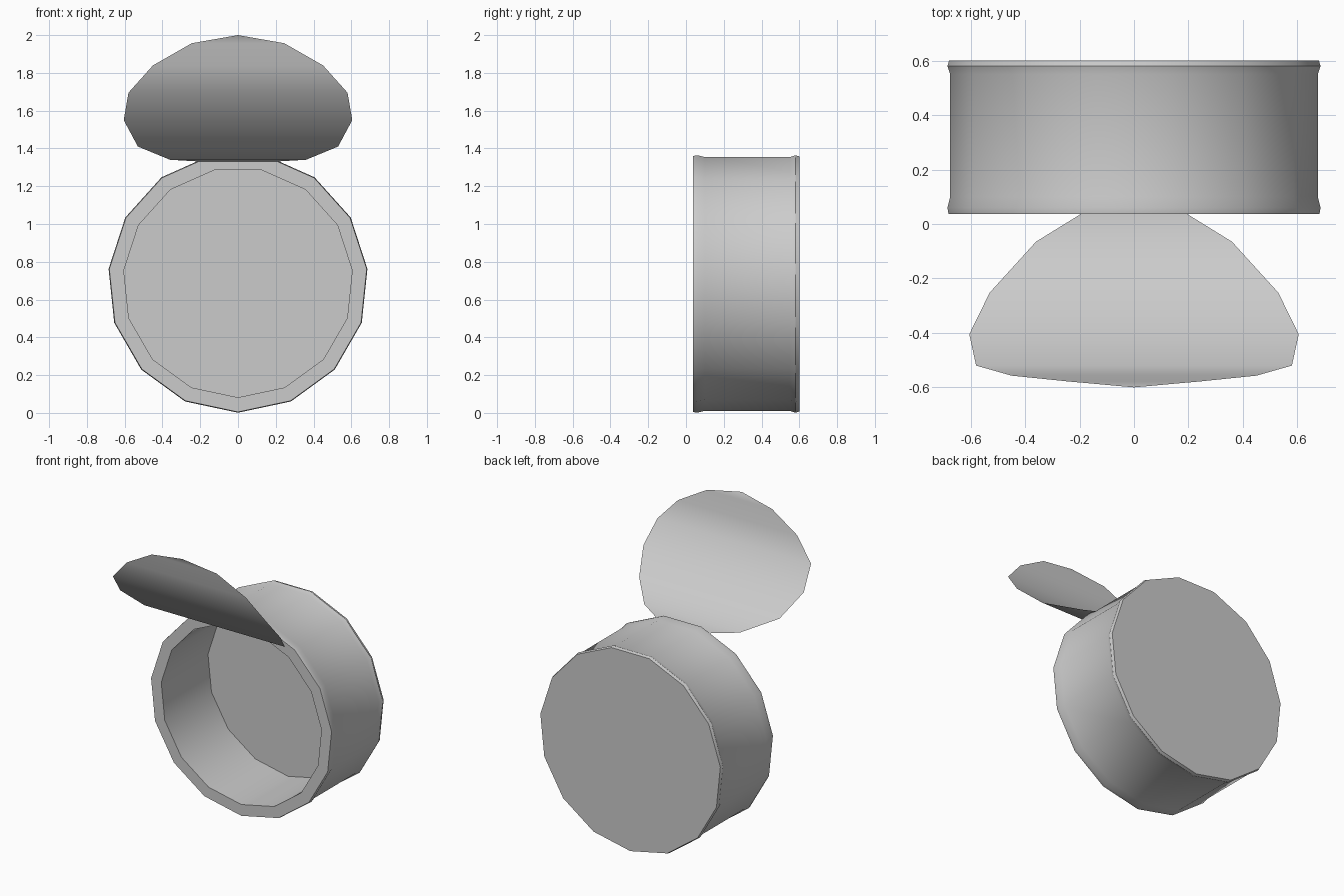
import bpy, math

if "Cube" in bpy.data.objects:
    bpy.data.objects.remove(bpy.data.objects["Cube"])

SIDES = 15
CZ = 0.69


def make_object(name, verts, faces, angle):
    mesh = bpy.data.meshes.new(name)
    mesh.from_pydata(verts, [], faces)
    mesh.update()
    obj = bpy.data.objects.new(name, mesh)
    bpy.context.collection.objects.link(obj)
    bpy.ops.object.select_all(action='DESELECT')
    obj.select_set(True)
    bpy.context.view_layer.objects.active = obj
    bpy.ops.object.shade_smooth_by_angle(angle=math.radians(angle))
    return obj


# Can: (radius, y) profile from the outside of the base round to the inner floor
profile = [(0.683, 0.60), (0.689, 0.58), (0.679, 0.55), (0.679, 0.10),
           (0.689, 0.06), (0.685, 0.036), (0.608, 0.036), (0.608, 0.54)]
verts, faces = [], []
for r, y in profile:
    for i in range(SIDES):
        a = -math.pi / 2 + i * math.tau / SIDES
        verts.append((r * math.cos(a), y, CZ + r * math.sin(a)))
for k in range(len(profile) - 1):
    for i in range(SIDES):
        j = (i + 1) % SIDES
        a, b = k * SIDES, (k + 1) * SIDES
        faces.append((a + i, b + i, b + j, a + j))
faces.append(tuple(range(SIDES)))                      # outer base
last = (len(profile) - 1) * SIDES
faces.append(tuple(last + i for i in reversed(range(SIDES))))  # inner floor
make_object("can_body", verts, faces, 30)

# Peeled-back lid: a bent disc built from rows of (half width, y, z)
rows = [(0.19, 0.04, 1.33), (0.36, -0.065, 1.34), (0.53, -0.252, 1.41),
        (0.605, -0.405, 1.55), (0.58, -0.52, 1.695), (0.45, -0.557, 1.84),
        (0.245, -0.578, 1.957)]
verts, faces = [], []
for w, y, z in rows:
    verts += [(-w, y, z), (w, y, z)]
for k in range(len(rows) - 1):
    faces.append((2 * k, 2 * k + 2, 2 * k + 3, 2 * k + 1))
verts.append((0, -0.60, 2.0))                          # lid tip
n = len(verts)
faces.append((n - 3, n - 1, n - 2))
make_object("peeled_lid", verts, faces, 40)
